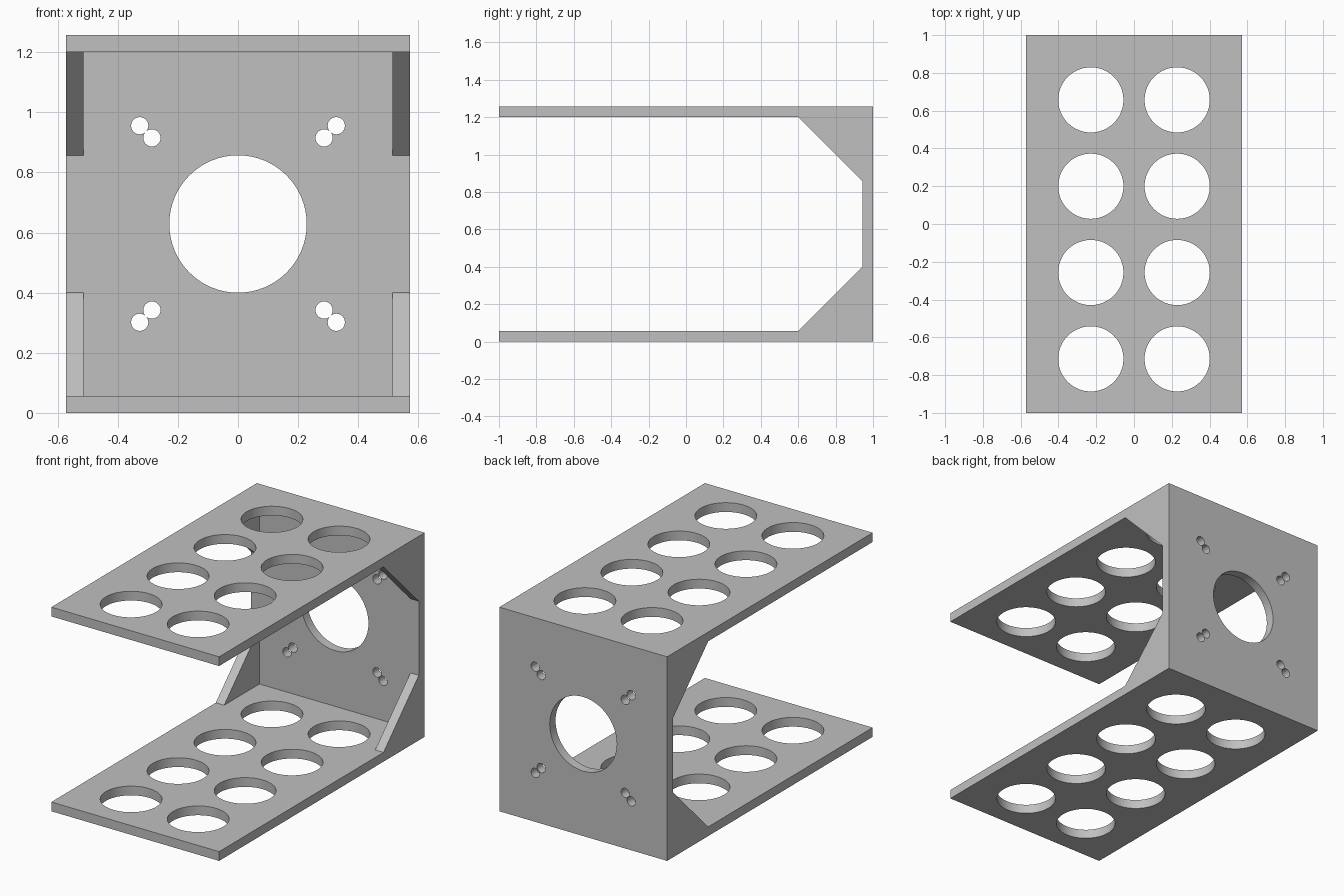
import bpy, bmesh, math
from mathutils import Matrix, Vector

if "Cube" in bpy.data.objects:
    bpy.data.objects.remove(bpy.data.objects["Cube"], do_unlink=True)

W, H, T = 0.5715, 1.257, 0.057      # half width, height, sheet thickness
MID = H / 2
WALL = 1 - T                        # inner face of the back wall
GUSSET = 0.343                      # leg length of the corner gussets

grey = bpy.data.materials.new("plain grey")
grey.use_nodes = True
colour = (0.53, 0.53, 0.53, 1)
grey.diffuse_color = colour
grey.node_tree.nodes["Principled BSDF"].inputs["Base Color"].default_value = colour


def make_object(name, bm):
    bmesh.ops.recalc_face_normals(bm, faces=bm.faces)
    mesh = bpy.data.meshes.new(name)
    bm.to_mesh(mesh)
    bm.free()
    mesh.materials.append(grey)
    ob = bpy.data.objects.new(name, mesh)
    bpy.context.collection.objects.link(ob)
    return ob


def extrude_profile(name, points, half):
    """Side profile (y, z) extruded across x."""
    bm = bmesh.new()
    face = bm.faces.new([bm.verts.new((-half, y, z)) for y, z in points])
    new = bmesh.ops.extrude_face_region(bm, geom=[face])["geom"]
    verts = [v for v in new if isinstance(v, bmesh.types.BMVert)]
    bmesh.ops.translate(bm, verts=verts, vec=(2 * half, 0, 0))
    return make_object(name, bm)


def add_cylinder(bm, centre, radius, depth, along_y=False, sides=64):
    matrix = Matrix.Translation(Vector(centre))
    if along_y:
        matrix = matrix @ Matrix.Rotation(math.pi / 2, 4, "X")
    bmesh.ops.create_cone(bm, cap_ends=True, segments=sides, radius1=radius,
                          radius2=radius, depth=depth, matrix=matrix)


def small_holes(bm, offset):
    for sx in (-1, 1):
        for sz in (-1, 1):
            add_cylinder(bm, (sx * offset, 1, MID + sz * offset), 0.0286, 0.2, True, 32)


# C-shaped bracket with solid chamfered corners
lower = [(WALL - GUSSET, T), (WALL, T + GUSSET)]
upper = [(y, H - z) for y, z in reversed(lower)]
bracket = extrude_profile("bracket", [(-1, 0), (1, 0), (1, H), (-1, H), (-1, H - T)]
                          + upper[::-1][:1] + upper[:1] + lower[::-1] + [(-1, T)], W)

# Hollow out the middle, leaving thin gussets at the two sides
inner = extrude_profile("inner_cutter", [(-1.1, T), (WALL, T), (WALL, H - T), (-1.1, H - T)], W - T)

# Lightening holes through both plates, centre bore and outer screw holes
bm = bmesh.new()
for sx in (-1, 1):
    for row in range(4):
        add_cylinder(bm, (sx * 0.2286, 0.657 - 0.457 * row, MID), 0.1725, 2)
add_cylinder(bm, (0, 1, MID), 0.2286, 0.2, True)
small_holes(bm, 0.327)
holes = make_object("hole_cutter", bm)

# Inner screw holes, overlapping the outer ones
bm = bmesh.new()
small_holes(bm, 0.2865)
screws = make_object("screw_hole_cutter", bm)

# Cut everything, then discard the cutters
bpy.context.view_layer.objects.active = bracket
bracket.select_set(True)
for cutter in (inner, holes, screws):
    cutter.hide_render = True
    mod = bracket.modifiers.new(cutter.name, "BOOLEAN")
    mod.operation = "DIFFERENCE"
    mod.solver = "EXACT"
    mod.object = cutter
    bpy.ops.object.modifier_apply(modifier=mod.name)
    bpy.data.objects.remove(cutter, do_unlink=True)

bpy.ops.object.shade_smooth_by_angle(angle=math.radians(30))
